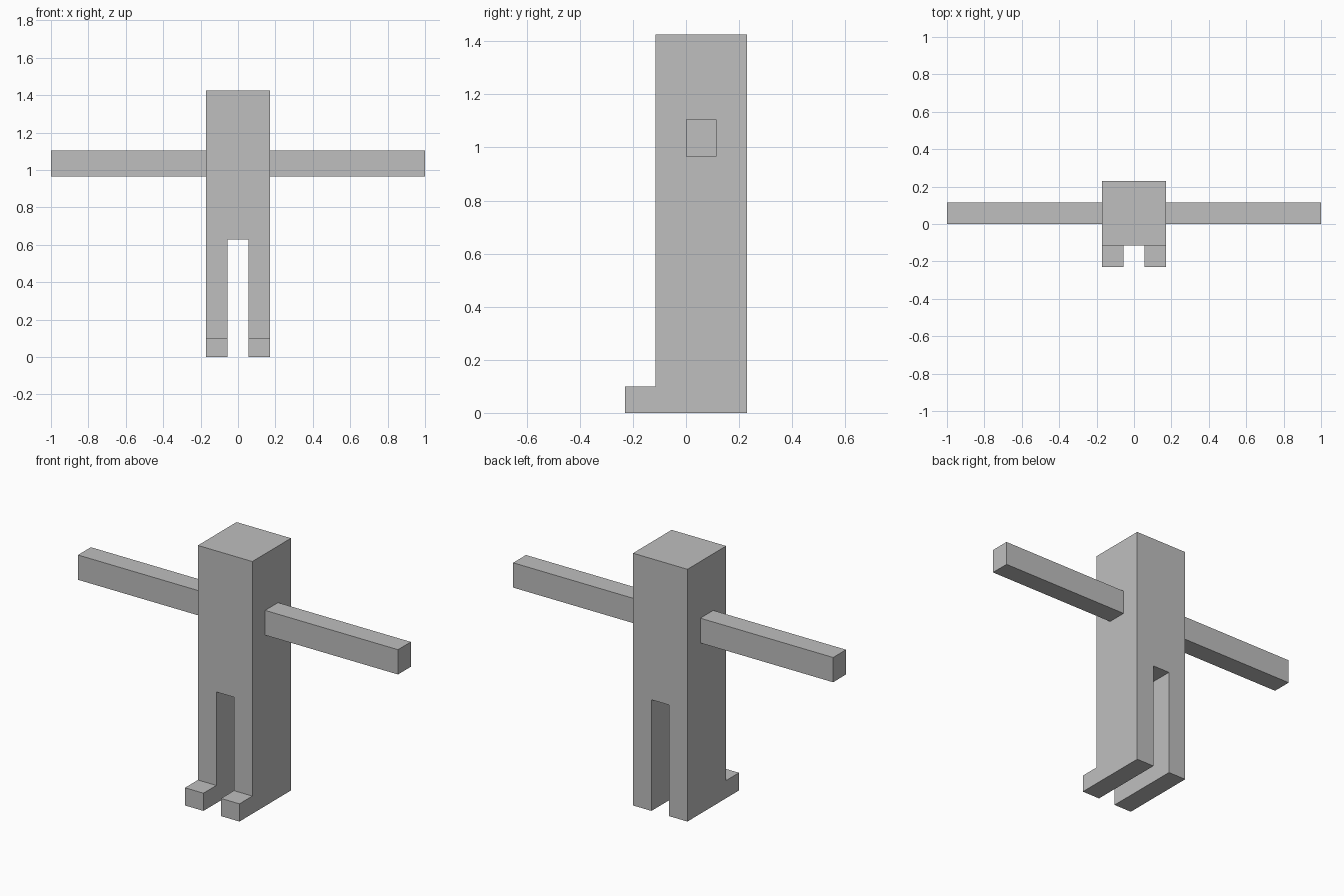
import bpy, bmesh
from mathutils import Vector

if "Cube" in bpy.data.objects:
    bpy.data.objects.remove(bpy.data.objects["Cube"])

grey = bpy.data.materials.new("plain grey")
grey.diffuse_color = (0.52, 0.52, 0.52, 1)
grey.use_nodes = True
grey.node_tree.nodes["Principled BSDF"].inputs["Base Color"].default_value = grey.diffuse_color


def finish(bm, name):
    bmesh.ops.recalc_face_normals(bm, faces=bm.faces)
    mesh = bpy.data.meshes.new(name)
    bm.to_mesh(mesh)
    bm.free()
    mesh.materials.append(grey)
    obj = bpy.data.objects.new(name, mesh)
    bpy.context.collection.objects.link(obj)
    return obj


def extrude(bm, faces, offset):
    """Pull faces out by an offset, leaving no face inside."""
    result = bmesh.ops.extrude_face_region(bm, geom=faces)
    verts = [g for g in result["geom"] if isinstance(g, bmesh.types.BMVert)]
    bmesh.ops.translate(bm, verts=verts, vec=Vector(offset))


W, GAP = 0.17, 0.055              # half widths of the body and the leg gap
FRONT, BACK, TOE = -0.115, 0.23, -0.23
TOP, CROTCH, FOOT = 1.425, 0.628, 0.10

# Torso and legs: one front outline pulled through the depth
bm = bmesh.new()
half = [(GAP, CROTCH), (GAP, 0), (W, 0), (W, TOP)]
outline = half + [(-x, z) for x, z in reversed(half)]
front = bm.faces.new([bm.verts.new((x, FRONT, z)) for x, z in outline])
bmesh.ops.solidify  # solid body is closed by hand below
back = bm.faces.new([bm.verts.new((x, BACK, z)) for x, z in reversed(outline)])
fv = [v for v in front.verts]
bv = list(reversed([v for v in back.verts]))
for i in range(len(fv)):
    j = (i + 1) % len(fv)
    bm.faces.new((fv[i], bv[i], bv[j], fv[j]))
bmesh.ops.recalc_face_normals(bm, faces=bm.faces)

# Feet: lower part of each leg front pulled forward
bmesh.ops.bisect_plane(bm, geom=bm.verts[:] + bm.edges[:] + bm.faces[:],
                       plane_co=(0, 0, FOOT), plane_no=(0, 0, 1))
toes = [f for f in bm.faces if all(v.co.y < FRONT + 0.001 and
                                   v.co.z < FOOT + 0.001 for v in f.verts)]
extrude(bm, toes, (0, TOE - FRONT, 0))
bmesh.ops.dissolve_limit(bm, angle_limit=0.01, verts=bm.verts[:], edges=bm.edges[:])
finish(bm, "body_and_legs")

# Arms: square bars from the sides of the body
for side, name in ((-1, "left_arm"), (1, "right_arm")):
    bm = bmesh.new()
    root = bm.faces.new([bm.verts.new((side * W, y, z)) for y, z in
                         ((0, 0.965), (0.115, 0.965), (0.115, 1.105), (0, 1.105))])
    extrude(bm, [root], (side * (1 - W), 0, 0))
    finish(bm, name)
